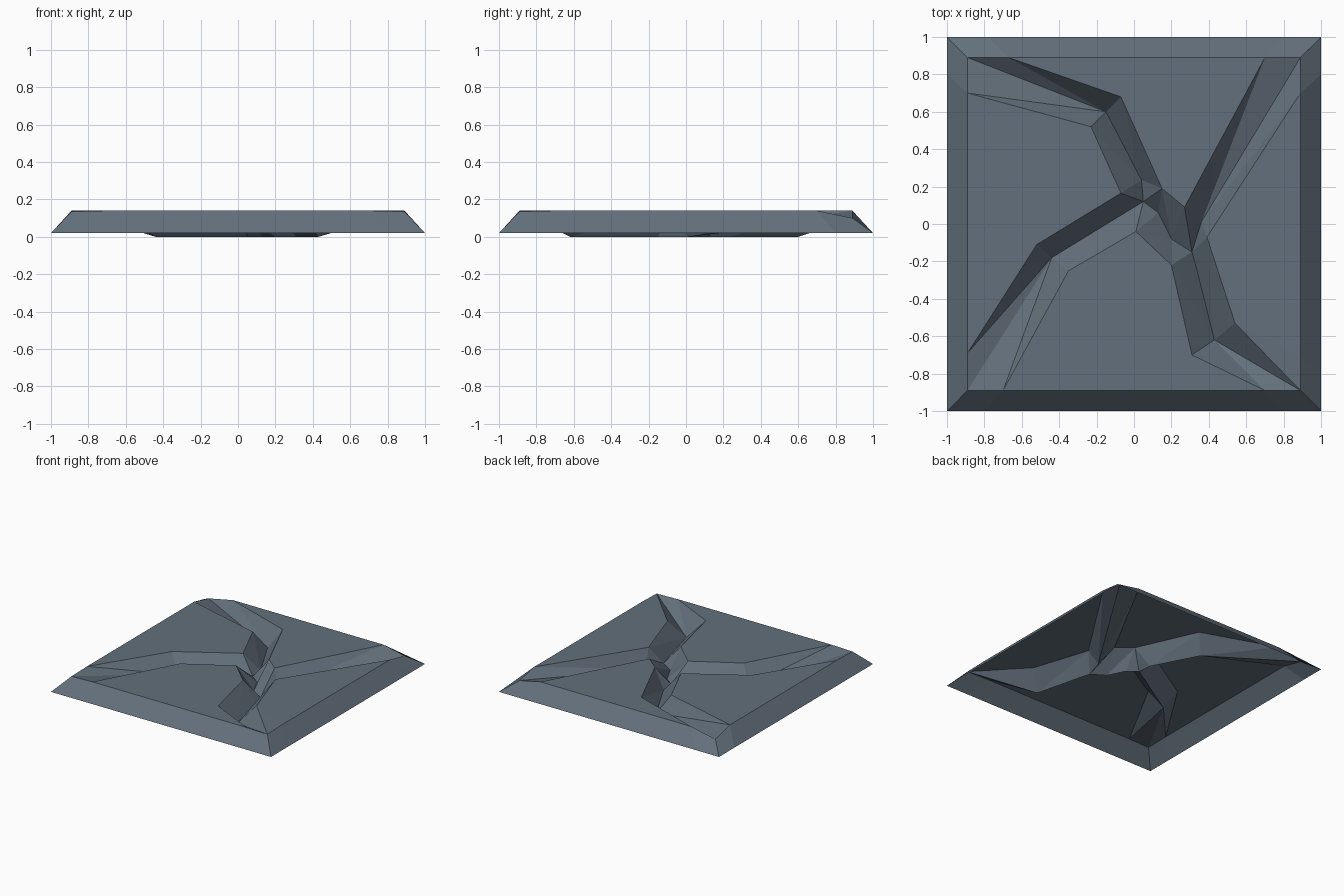
import bpy, bmesh

if "Cube" in bpy.data.objects:
    bpy.data.objects.remove(bpy.data.objects["Cube"])

TOP, RIM, IN = 0.14, 0.02, 0.89

# --- crack floor points: four cracks a-d run from the corners to a central channel m
P = dict(
    a0=(-IN, IN, .095), a1=(-.15, .60, 0), a2=(.04, .235, 0),
    b0=(-IN, -IN, .135), b1=(-.44, -.18, 0), b2=(.05, .12, 0),
    m1=(.13, .06, 0), m2=(.20, -.08, 0), m3=(.31, -.15, 0),
    c0=(IN, IN, .10), c1=(.36, .01, 0),
    d0=(IN, -IN, .135), d1=(.43, -.62, 0), d2=(.34, -.26, 0))

# --- top edges of the four broken pieces: north, west, south, east
EDGES = dict(
    n=[(-.67, IN), (-.07, .68), (.15, .19), (.27, .09), (.70, IN)],
    w=[(-IN, .70), (-.23, .52), (-.07, .165), (-.52, -.11), (-IN, -.69)],
    s=[(-.70, -IN), (-.35, -.25), (.01, -.04), (.20, -.22), (.31, -.70), (.70, -IN)],
    e=[(IN, .70), (.39, -.07), (.54, -.53), (IN, -.70)])
for side, pts in EDGES.items():
    for i, (x, y) in enumerate(pts):
        P[f"{side}{i}"] = (x, y, TOP)

# --- outer rim: a corner and two points per side
for name, (x, y) in dict(ra=(-1, 1), rb=(-1, -1), rc=(1, 1), rd=(1, -1),
                         rn0=(-.78, 1), rn1=(.80, 1), rw0=(-1, .80), rw1=(-1, -.80),
                         rs0=(-.80, -1), rs1=(.80, -1), re0=(1, .80), re1=(1, -.80)).items():
    P[name] = (x, y, RIM)

bm = bmesh.new()
V = {k: bm.verts.new(p) for k, p in P.items()}


def face(*names):
    """Add a face facing up, skipping repeated points."""
    names = list(dict.fromkeys(names))
    if len(names) < 3:
        return
    f = bm.faces.new([V[n] for n in names])
    f.normal_update()
    if f.normal.z < 0:
        f.normal_flip()


def wall(valley, edge, steep_end=True):
    """Crack wall joining a valley line to the top edge of a piece."""
    v, e = valley.split(), edge.split()
    for i in range(len(v) - 1):
        if steep_end and i == len(v) - 2:
            face(v[i], v[i + 1], e[i + 1])
            face(v[i], e[i + 1], e[i])
        else:
            face(v[i], v[i + 1], e[i])
            face(v[i + 1], e[i + 1], e[i])


# crack walls
wall("a0 a1 a2 b2 m1 m2 m3 c1 c0", "n0 n1 n2 n2 n2 n3 n3 n3 n4")
wall("a0 a1 a2 b2 b1 b0", "w0 w1 w2 w2 w3 w4")
wall("b0 b1 b2 m1 m2 m3 d2 d1 d0", "s0 s1 s2 s2 s3 s3 s3 s4 s5")
wall("c0 c1 m3 d2 d1 d0", "e0 e1 e1 e1 e2 e3", steep_end=False)

# flat tops of the pieces
for side, pts in EDGES.items():
    face(*[f"{side}{i}" for i in range(len(pts))])

# sloped border, dipping where the cracks reach the corners
for side, start, end in (("n", "a", "c"), ("w", "a", "b"), ("s", "b", "d"), ("e", "c", "d")):
    first, last = f"{side}0", f"{side}{len(EDGES[side]) - 1}"
    r0, r1 = f"r{side}0", f"r{side}1"
    face(first, last, r1, r0)
    face("r" + start, r0, first, start + "0")
    face("r" + end, r1, last, end + "0")

mesh = bpy.data.meshes.new("cracked_tile")
bm.to_mesh(mesh)
bm.free()

stone = bpy.data.materials.new("slate grey")
stone.diffuse_color = (.125, .162, .2, 1)
stone.use_nodes = True
stone.node_tree.nodes["Principled BSDF"].inputs["Base Color"].default_value = stone.diffuse_color
mesh.materials.append(stone)
tile = bpy.data.objects.new("cracked_tile", mesh)
bpy.context.collection.objects.link(tile)
